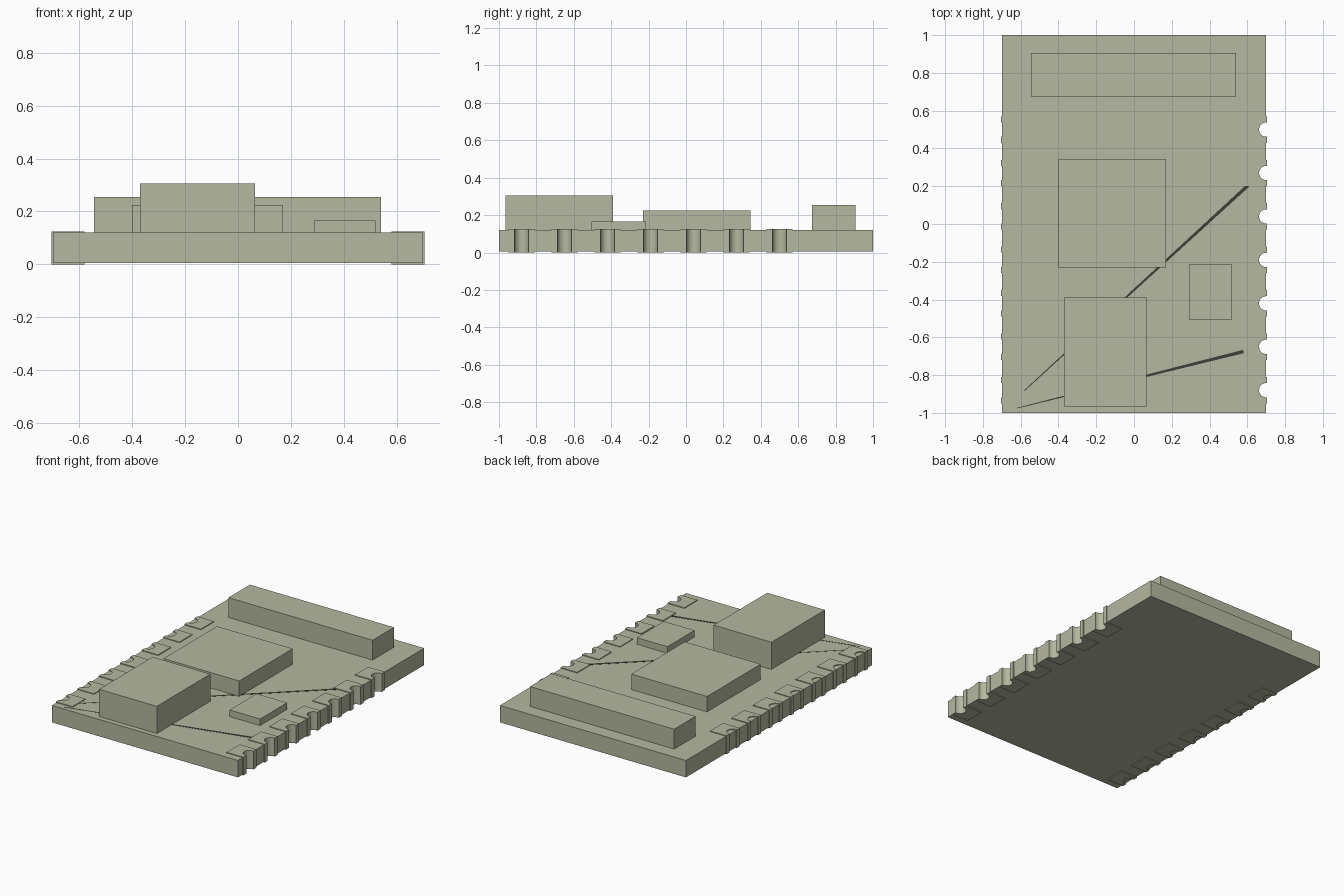
import bpy
import bmesh
import math

cube = bpy.data.objects.get("Cube")
if cube:
    bpy.data.objects.remove(cube, do_unlink=True)


def material(name, rgb):
    m = bpy.data.materials.new(name)
    m.use_nodes = True
    m.diffuse_color = (*rgb, 1)
    m.node_tree.nodes["Principled BSDF"].inputs["Base Color"].default_value = (*rgb, 1)
    return m


OLIVE = material("pale olive", (0.46, 0.48, 0.35))
DARK = material("dark olive", (0.05, 0.05, 0.04))


def prism(name, outline, z0, z1, mat=OLIVE, smooth=False):
    """Extrude a flat outline from z0 up to z1."""
    bm = bmesh.new()
    base = bm.faces.new([bm.verts.new((x, y, z0)) for x, y in outline])
    top = bmesh.ops.extrude_face_region(bm, geom=[base])["geom"]
    bmesh.ops.translate(bm, vec=(0, 0, z1 - z0),
                        verts=[v for v in top if isinstance(v, bmesh.types.BMVert)])
    bmesh.ops.recalc_face_normals(bm, faces=bm.faces)
    mesh = bpy.data.meshes.new(name)
    bm.to_mesh(mesh)
    bm.free()
    mesh.materials.append(mat)
    obj = bpy.data.objects.new(name, mesh)
    bpy.context.collection.objects.link(obj)
    if smooth:
        bpy.ops.object.select_all(action="DESELECT")
        obj.select_set(True)
        bpy.context.view_layer.objects.active = obj
        bpy.ops.object.shade_smooth_by_angle(angle=math.radians(35))
    return obj


def box(name, x0, x1, y0, y1, z0, z1):
    return prism(name, [(x0, y0), (x1, y0), (x1, y1), (x0, y1)], z0, z1)


def notch(cy, r, edge, steps=16):
    """Half-round bite in a +x edge, listed from low y to high y."""
    arc = [(0.70 - r * math.sin(math.pi * i / steps),
            cy - r * math.cos(math.pi * i / steps)) for i in range(steps + 1)]
    return [(edge, cy - r)] + arc + [(edge, cy + r)] if edge > 0.70 else arc


PAD_Y = [-0.88 + 0.23 * i for i in range(7)]
BOARD_Z = 0.12

# Circuit board, notched along its +x edge
outline = [(-0.70, -1), (0.70, -1)]
for cy in PAD_Y:
    outline += notch(cy, 0.041, 0.70)
outline += [(0.70, 1), (-0.70, 1)]
prism("circuit_board", outline, 0.005, BOARD_Z)

# Edge contacts wrapping over, around and under both long edges
for i, cy in enumerate(PAD_Y):
    pad = [(0.58, cy - 0.07), (0.705, cy - 0.07)]
    pad += notch(cy, 0.038, 0.705)
    pad += [(0.705, cy + 0.07), (0.58, cy + 0.07)]
    prism(f"left_contact_{i + 1}", pad, 0, 0.125, smooth=True)
    prism(f"right_contact_{i + 1}", [(-x, y) for x, y in pad], 0, 0.125, smooth=True)

# Mounted components
box("rear_connector", -0.545, 0.54, 0.675, 0.905, BOARD_Z, 0.255)
box("main_chip", -0.40, 0.17, -0.23, 0.345, BOARD_Z, 0.225)
box("front_block", -0.37, 0.065, -0.965, -0.39, BOARD_Z, 0.305)
box("small_chip", 0.29, 0.52, -0.505, -0.215, BOARD_Z, 0.165)

# Thin tapering traces on the board
for name, start, end in (("long_trace", (-0.60, -0.90), (0.605, 0.205)),
                         ("short_trace", (-0.62, -0.975), (0.58, -0.675))):
    dx, dy = end[0] - start[0], end[1] - start[1]
    length = math.hypot(dx, dy)
    nx, ny = -dy / length, dx / length
    taper = [(p[0] + nx * w, p[1] + ny * w)
             for p, w in ((start, -0.002), (end, -0.009), (end, 0.009), (start, 0.002))]
    prism(name, taper, BOARD_Z - 0.001, BOARD_Z + 0.001, DARK)
